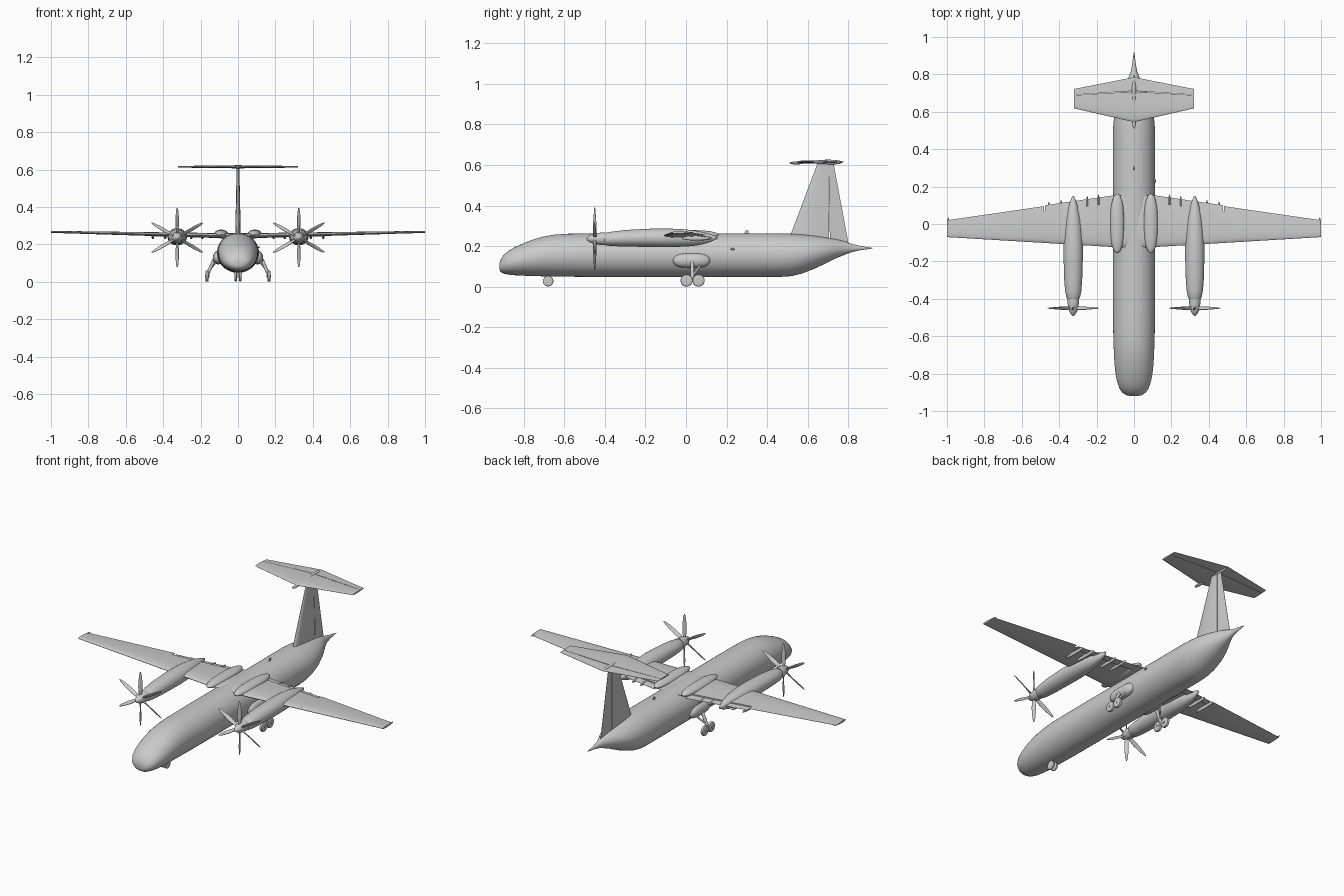
import bpy, bmesh, math
from mathutils import Vector, Matrix

if "Cube" in bpy.data.objects:
    bpy.data.objects.remove(bpy.data.objects["Cube"])


def skin(name, rings):
    """Loft closed rings of points into a capped, smooth-shaded object."""
    bm = bmesh.new()
    vs = [[bm.verts.new(p) for p in r] for r in rings]
    n = len(vs[0])
    for a, b in zip(vs, vs[1:]):
        for i in range(n):
            bm.faces.new((a[i], a[(i + 1) % n], b[(i + 1) % n], b[i]))
    bm.faces.new(vs[0])
    bm.faces.new(vs[-1])
    bmesh.ops.recalc_face_normals(bm, faces=bm.faces)
    me = bpy.data.meshes.new(name)
    bm.to_mesh(me)
    bm.free()
    ob = bpy.data.objects.new(name, me)
    bpy.context.collection.objects.link(ob)
    bpy.ops.object.select_all(action='DESELECT')
    bpy.context.view_layer.objects.active = ob
    ob.select_set(True)
    bpy.ops.object.shade_smooth_by_angle(angle=math.radians(40))
    return ob


def body(name, stations, x=0, seg=32):
    """Stations are (y, half width, bottom z, top z)."""
    rings = []
    for y, w, z0, z1 in stations:
        rings.append([(x + w * math.cos(a), y, (z0 + z1) / 2 + (z1 - z0) / 2 * math.sin(a))
                      for a in (2 * math.pi * i / seg for i in range(seg))])
    return skin(name, rings)


def pod(name, x, y0, y1, w, z0, z1, seg=20, power=2.6):
    st = []
    for i in range(17):
        c = -math.cos(math.pi * i / 16)
        k = max(0.01, (1 - abs(c) ** power) ** 0.5)
        zc, h = (z0 + z1) / 2, (z1 - z0) / 2
        st.append(((y0 + y1) / 2 + c * (y1 - y0) / 2, w * k, zc - h * k, zc + h * k))
    return body(name, st, x, seg)


def half_thick(u):
    return 5 * (0.2969 * u ** 0.5 - 0.126 * u - 0.3516 * u ** 2 + 0.2843 * u ** 3 - 0.1016 * u ** 4)


def panel(name, secs, normal, u0=0.0, u1=1.0):
    """Aerofoil surface; sections are (leading point, trailing point, thickness)."""
    us = [u0 + (u1 - u0) * (1 - math.cos(math.pi * i / 10)) / 2 for i in range(11)]
    nv = Vector(normal)
    rings = []
    for le, te, t in secs:
        le, te = Vector(le), Vector(te)
        up = [le.lerp(te, u) + nv * (t * half_thick(u) + 0.0004) for u in us]
        lo = [le.lerp(te, u) - nv * (t * half_thick(u) + 0.0004) for u in us]
        rings.append(up + lo[::-1])
    return skin(name, rings)


def rod(name, a, b, r, seg=16, r2=None):
    a, b = Vector(a), Vector(b)
    q = (b - a).to_track_quat('Z', 'Y')
    rings = []
    for p, rad in ((a, r), (b, r2 or r)):
        rings.append([p + q @ Vector((rad * math.cos(t), rad * math.sin(t), 0))
                      for t in (2 * math.pi * i / seg for i in range(seg))])
    return skin(name, rings)


def wheel(name, x, y, z, r, w):
    prof = [(-w, .45 * r), (-w, .8 * r), (-.7 * w, .95 * r), (0, r), (.7 * w, .95 * r), (w, .8 * r), (w, .45 * r)]
    return skin(name, [[(x + dx, y + rr * math.cos(t), z + rr * math.sin(t))
                        for t in (2 * math.pi * i / 28 for i in range(28))] for dx, rr in prof])


# Fuselage with blunt nose and upswept tail
body("fuselage", [
    (-.92, .02, .085, .115), (-.915, .042, .073, .132), (-.9, .064, .064, .155), (-.875, .08, .059, .178),
    (-.84, .091, .056, .197), (-.8, .099, .054, .215), (-.75, .104, .052, .234), (-.7, .107, .051, .248),
    (-.65, .109, .05, .256), (-.58, .111, .049, .261), (-.4, .112, .048, .262), (0, .112, .048, .262),
    (.3, .112, .048, .262), (.46, .112, .048, .262), (.52, .111, .052, .261), (.57, .107, .064, .258),
    (.63, .096, .087, .252), (.69, .076, .115, .243), (.74, .052, .14, .234), (.78, .031, .156, .224),
    (.82, .016, .171, .21), (.86, .009, .18, .201), (.9, .004, .185, .194), (.92, .001, .188, .191)], seg=48)

# Wing centre section carried through the fuselage
panel("wing_centre", [((-.1, -.125, .247), (-.1, .153, .247), .028),
                      ((.1, -.125, .247), (.1, .153, .247), .028)], (0, 0, 1))


def wing_sec(x):
    le = -.13 + .06 * x
    te = .165 - .145 * x
    z = .245 + .022 * x
    return ((x, le, z), (x, te, z), .028 - .018 * x)


def flip(secs, s):
    return [((s * a[0], a[1], a[2]), (s * b[0], b[1], b[2]), t) for a, b, t in secs]


for s, side in ((1, "left"), (-1, "right")):
    # Wing: fixed inner part, flap and outer part
    panel("inner_wing_" + side, flip([wing_sec(.08), wing_sec(.48)], s), (0, 0, 1), 0, .86)
    panel("flap_" + side, flip([((x, a[1], a[2] - .004), (x, b[1] + .004, b[2] - .008), t) for x, (a, b, t) in
                               ((x, wing_sec(x)) for x in (.1, .475))], s), (0, 0, 1), .83, 1)
    panel("outer_wing_" + side, flip([wing_sec(.48), wing_sec(.98), wing_sec(1.0)], s), (0, 0, 1))
    pod("wingtip_light_" + side, s * .993, -.03, .035, .005, .263, .271, 10)

    # Flap track fairings under the trailing edge
    for i, x in enumerate((.19, .25, .39, .455)):
        te = wing_sec(x)[1][1]
        pod(f"flap_track_{side}_{i}", s * x, te - .12, te + .02, .007, .228, .25, 12)

    # Wing root fairing on the shoulder
    pod("root_fairing_" + side, s * .09, -.157, .162, .037, .232, .279, 24)

    # Engine nacelle
    ex = s * .325
    body("nacelle_" + side, [
        (-.402, .03, .207, .262), (-.395, .036, .203, .266), (-.36, .043, .2, .272), (-.3, .048, .198, .279),
        (-.2, .051, .196, .285), (-.12, .052, .195, .287), (-.04, .049, .196, .285), (.03, .041, .2, .279),
        (.08, .03, .208, .27), (.12, .017, .22, .259), (.15, .004, .235, .248)], ex, 28)

    # Spinner
    hub = Vector((ex, -.45, .236))
    body("spinner_" + side, [(y, r, hub.z - r, hub.z + r) for y, r in (
        (-.492, .001), (-.487, .008), (-.475, .017), (-.46, .024), (-.44, .028), (-.415, .031), (-.4, .031))], ex, 24)

    # Six twisted propeller blades
    for k in range(6):
        secs = []
        for r, c, deg, t in ((.015, .014, 60, .012), (.035, .02, 55, .008), (.07, .024, 42, .005),
                             (.11, .02, 32, .004), (.14, .014, 26, .003), (.158, .005, 24, .002)):
            d = Vector((math.cos(math.radians(deg)), math.sin(math.radians(deg)), 0)) * c / 2
            secs.append((Vector((0, 0, r)) - d, Vector((0, 0, r)) + d, t))
        blade = panel(f"propeller_blade_{side}_{k}", secs, (-.64, .77, 0))
        blade.data.transform(Matrix.Translation(hub) @ Matrix.Rotation(k * math.pi / 3, 4, 'Y'))

    # Main landing gear: bulge, leg, beam and tandem wheels
    pod("gear_bulge_" + side, s * .105, -.065, .12, .03, .093, .165, 24, 3.5)
    rod("main_leg_" + side, (s * .125, .03, .125), (s * .163, .032, .04), .009)
    rod("main_brace_" + side, (s * .115, .075, .11), (s * .158, .034, .055), .005)
    rod("bogie_beam_" + side, (s * .16, .003, .032), (s * .16, .062, .032), .007)
    for i, y in enumerate((.003, .062)):
        wheel(f"main_wheel_{side}_{i}", s * .166, y, .03, .03, .009)
        rod(f"main_axle_{side}_{i}", (s * .153, y, .03), (s * .177, y, .03), .006)

    # Nose wheel
    wheel("nose_wheel_" + side, s * .012, -.68, .027, .026, .006)

    # Tailplane half and elevator
    tail = flip([((0, .545, .615), (0, .785, .615), .016), ((.32, .618, .615), (.32, .722, .615), .008)], s)
    panel("tailplane_" + side, tail, (0, 0, 1), 0, .68)
    panel("elevator_" + side, tail, (0, 0, 1), .695, 1)

# Nose gear leg and axle
rod("nose_leg", (0, -.67, .07), (0, -.68, .027), .007)
rod("nose_axle", (-.016, -.68, .027), (.016, -.68, .027), .005)

# Tail fin and rudder
fin = [((0, .508, .235), (0, .803, .205), .03), ((0, .65, .612), (0, .727, .612), .014)]
panel("tail_fin", fin, (1, 0, 0), 0, .67)
panel("rudder", fin, (1, 0, 0), .685, 1)

# Fairings at the top of the fin
pod("fin_top_fairing", 0, .63, .77, .012, .602, .626, 16)
pod("fin_tip_probe", 0, .51, .58, .01, .603, .617, 12)

# Small aerials on the fuselage
panel("top_aerial", [((0, .285, .258), (0, .31, .258), .006), ((0, .295, .277), (0, .308, .277), .004)], (1, 0, 0))
pod("side_aerial", .112, .22, .24, .005, .18, .19, 8)
